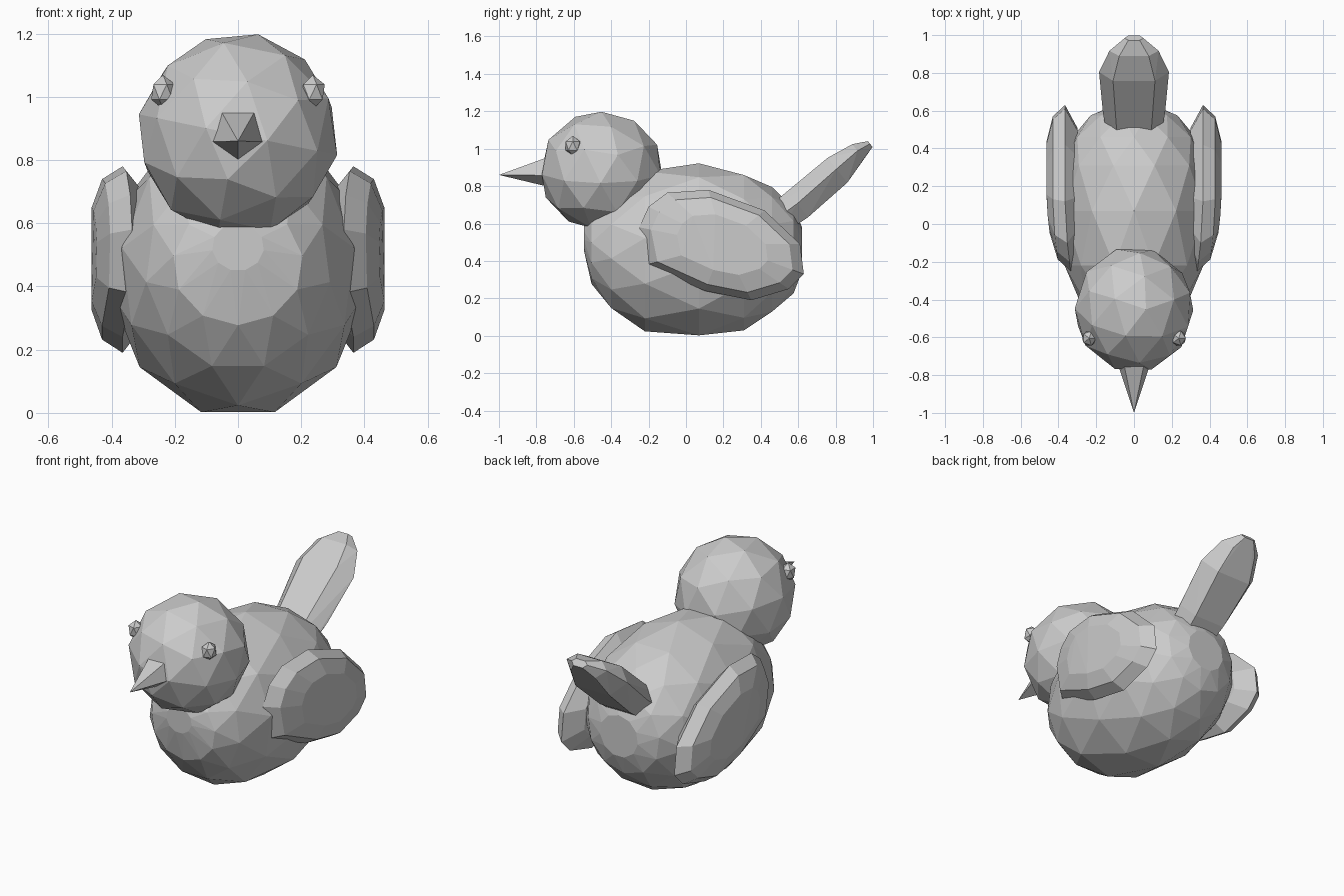
import bpy, bmesh, math
from mathutils import Vector, Matrix

if "Cube" in bpy.data.objects:
    bpy.data.objects.remove(bpy.data.objects["Cube"])


def finish(name, bm):
    bmesh.ops.recalc_face_normals(bm, faces=bm.faces)
    mesh = bpy.data.meshes.new(name)
    bm.to_mesh(mesh)
    bm.free()
    obj = bpy.data.objects.new(name, mesh)
    bpy.context.collection.objects.link(obj)
    return obj


def hull(name, rings):
    """Wrap rings of points in one faceted convex skin."""
    bm = bmesh.new()
    for ring in rings:
        for p in ring:
            bm.verts.new(p)
    bmesh.ops.convex_hull(bm, input=bm.verts)
    loose = [v for v in bm.verts if not v.link_faces]
    bmesh.ops.delete(bm, geom=loose, context='VERTS')
    return finish(name, bm)


def ball(name, centre, size, subdiv, tilt=0.0, turn=0.0):
    bm = bmesh.new()
    bmesh.ops.create_icosphere(bm, subdivisions=subdiv, radius=1.0)
    bm.transform(Matrix.Translation(centre) @ Matrix.Diagonal((*size, 1.0))
                 @ Matrix.Rotation(tilt, 4, 'Y') @ Matrix.Rotation(turn, 4, 'Z'))
    return finish(name, bm)


# body: staggered cross-sections along y (y, low z, high z, half width)
sections = [(-0.545, 0.45, 0.60, 0.08), (-0.505, 0.28, 0.66, 0.20),
            (-0.40, 0.14, 0.78, 0.285), (-0.22, 0.03, 0.89, 0.36),
            (0.07, -0.01, 0.915, 0.40), (0.31, 0.035, 0.87, 0.375),
            (0.46, 0.12, 0.79, 0.32), (0.575, 0.23, 0.69, 0.225),
            (0.62, 0.34, 0.58, 0.12)]
SIDES = 11
rings = []
for k, (y, lo, hi, w) in enumerate(sections):
    ring = []
    for i in range(SIDES):
        a = math.tau * (i + 0.5 * (k % 2)) / SIDES + math.pi / 2
        ring.append((w * 1.03 * math.cos(a), y,
                     max(0.0, (lo + hi) / 2 + (hi - lo) / 2 * 1.015 * math.sin(a))))
    rings.append(ring)
hull("body", rings)

# head
ball("head", (0, -0.452, 0.88), (0.32, 0.333, 0.324), 2, tilt=0.2, turn=0.3)

# beak: five-sided spike
base = [(0.105 * math.cos(a), -0.70, 0.888 + 0.1 * math.sin(a))
        for a in (math.radians(-90 + 72 * i) for i in range(5))]
hull("beak", [base, [(0, -1.0, 0.86)]])

# tail: flattened upturned paddle (centre y, centre z, half width, half thickness)
rings = []
for y, z, w, t in [(0.44, 0.585, 0.14, 0.08), (0.60, 0.70, 0.165, 0.085),
                   (0.81, 0.885, 0.185, 0.085), (0.92, 0.985, 0.13, 0.05),
                   (0.985, 1.025, 0.05, 0.02)]:
    n = Vector((0, -0.62, 0.78)) * t
    c = Vector((0, y, z))
    rings.append([c + Vector((w * u, 0, 0)) + n * v for u, v in
                  [(1, 0.1), (0.6, 1), (-0.6, 1), (-1, 0.1), (-0.6, -1), (0.6, -1)]])
hull("tail", rings)

# wings and eyes on both sides
outline = [(-0.25, 0.58), (-0.20, 0.69), (-0.10, 0.765), (0.12, 0.78), (0.42, 0.67),
           (0.61, 0.49), (0.63, 0.33), (0.55, 0.25), (0.35, 0.19), (0.10, 0.24),
           (-0.21, 0.38)]
for side, s in (("left", 1), ("right", -1)):
    layers = []
    for x, scale in [(0.30, 0.72), (0.365, 1.0), (0.43, 0.86), (0.463, 0.55)]:
        # the leading edge leans in toward the chest
        layers.append([(s * (x - 0.12 * max(0.0, -y) * scale),
                        0.2 + (y - 0.2) * scale, 0.49 + (z - 0.49) * scale)
                       for y, z in outline])
    hull("wing_" + side, layers)
    ball("eye_" + side, (s * 0.237, -0.605, 1.015), (0.042, 0.045, 0.054), 1)
